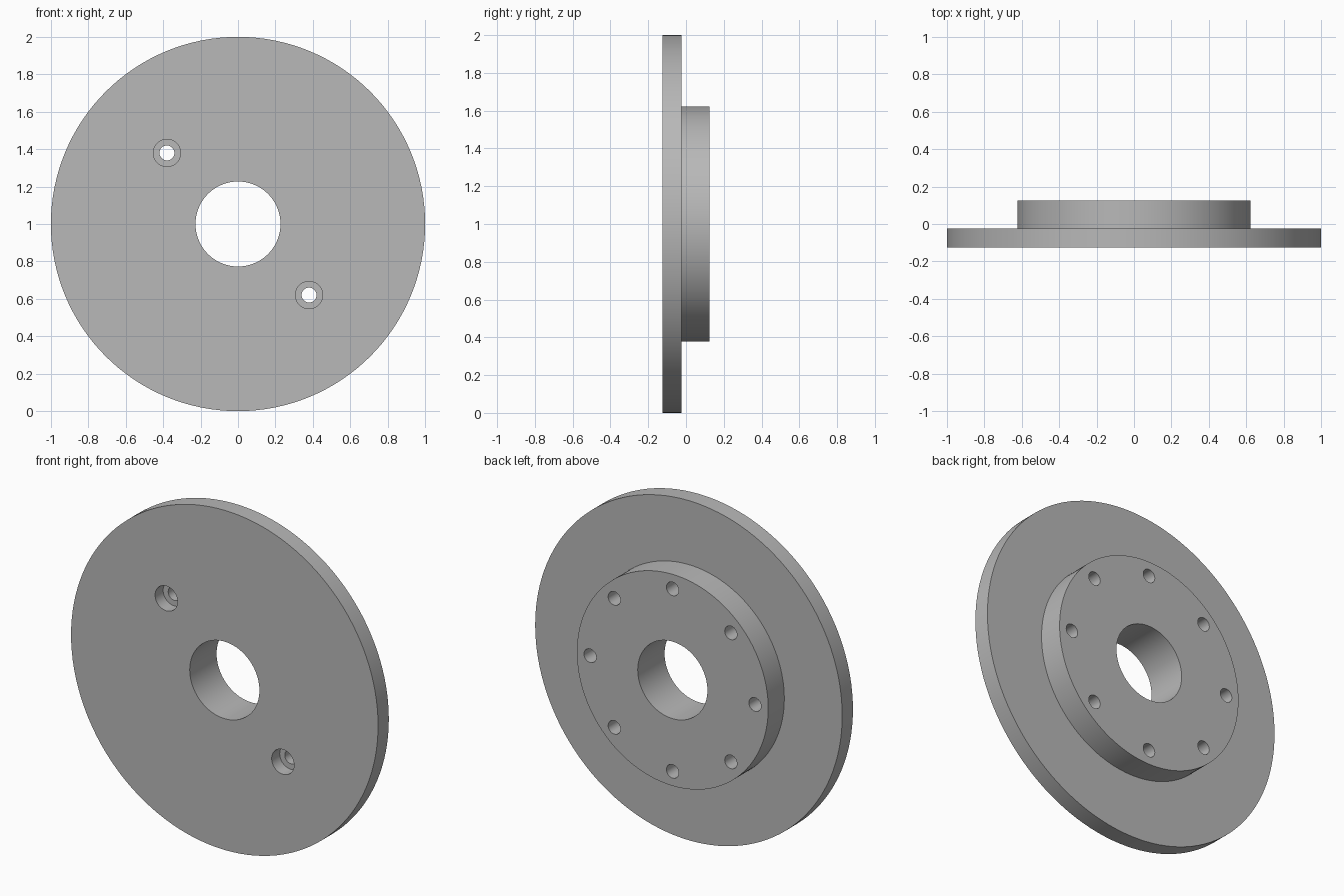
import bpy
from math import pi, sin, cos

cube = bpy.data.objects.get("Cube")
if cube:
    bpy.data.objects.remove(cube, do_unlink=True)

FRONT, STEP, BACK = -0.125, -0.025, 0.125
CENTRE_Z = 1.0
BOLT_RADIUS = 0.537

steel = bpy.data.materials.new("plain_grey")
steel.use_nodes = True
grey = (0.48, 0.48, 0.48, 1)
steel.diffuse_color = grey
steel.node_tree.nodes["Principled BSDF"].inputs["Base Color"].default_value = grey


def disc(name, radius, y0, y1, x=0, z=CENTRE_Z, sides=128):
    """Solid cylinder whose axis runs along y."""
    bpy.ops.mesh.primitive_cylinder_add(
        vertices=sides, radius=radius, depth=y1 - y0,
        location=(x, (y0 + y1) / 2, z), rotation=(pi / 2, 0, 0))
    obj = bpy.context.object
    obj.name = name
    obj.data.materials.append(steel)
    return obj


def combine(target, tool, operation):
    """Apply a boolean and discard the helper."""
    tool.hide_render = True
    mod = target.modifiers.new(operation.lower(), 'BOOLEAN')
    mod.operation = operation
    mod.solver = 'EXACT'
    mod.object = tool
    bpy.context.view_layer.objects.active = target
    bpy.ops.object.modifier_apply(modifier=mod.name)
    bpy.data.objects.remove(tool, do_unlink=True)


# Wide front plate with the raised hub behind it
flange = disc("flange_plate", 1.0, FRONT, STEP)
combine(flange, disc("hub", 0.623, STEP - 0.04, BACK), 'UNION')

# Central bore
combine(flange, disc("bore_cutter", 0.227, FRONT - 0.1, BACK + 0.1), 'DIFFERENCE')

# Ring of bolt holes: two opposite ones go through and are counterbored
for i in range(8):
    angle = i * pi / 4
    x, z = BOLT_RADIUS * cos(angle), CENTRE_Z + BOLT_RADIUS * sin(angle)
    through = i in (3, 7)
    start = FRONT - 0.1 if through else STEP
    combine(flange, disc("hole_cutter", 0.04, start, BACK + 0.1, x, z, 32), 'DIFFERENCE')
    if through:
        combine(flange, disc("counterbore_cutter", 0.073, FRONT - 0.1, FRONT + 0.075, x, z, 48),
                'DIFFERENCE')

# Smooth round walls with crisp rims
bpy.ops.object.select_all(action='DESELECT')
flange.select_set(True)
bpy.context.view_layer.objects.active = flange
bpy.ops.object.shade_smooth_by_angle()
